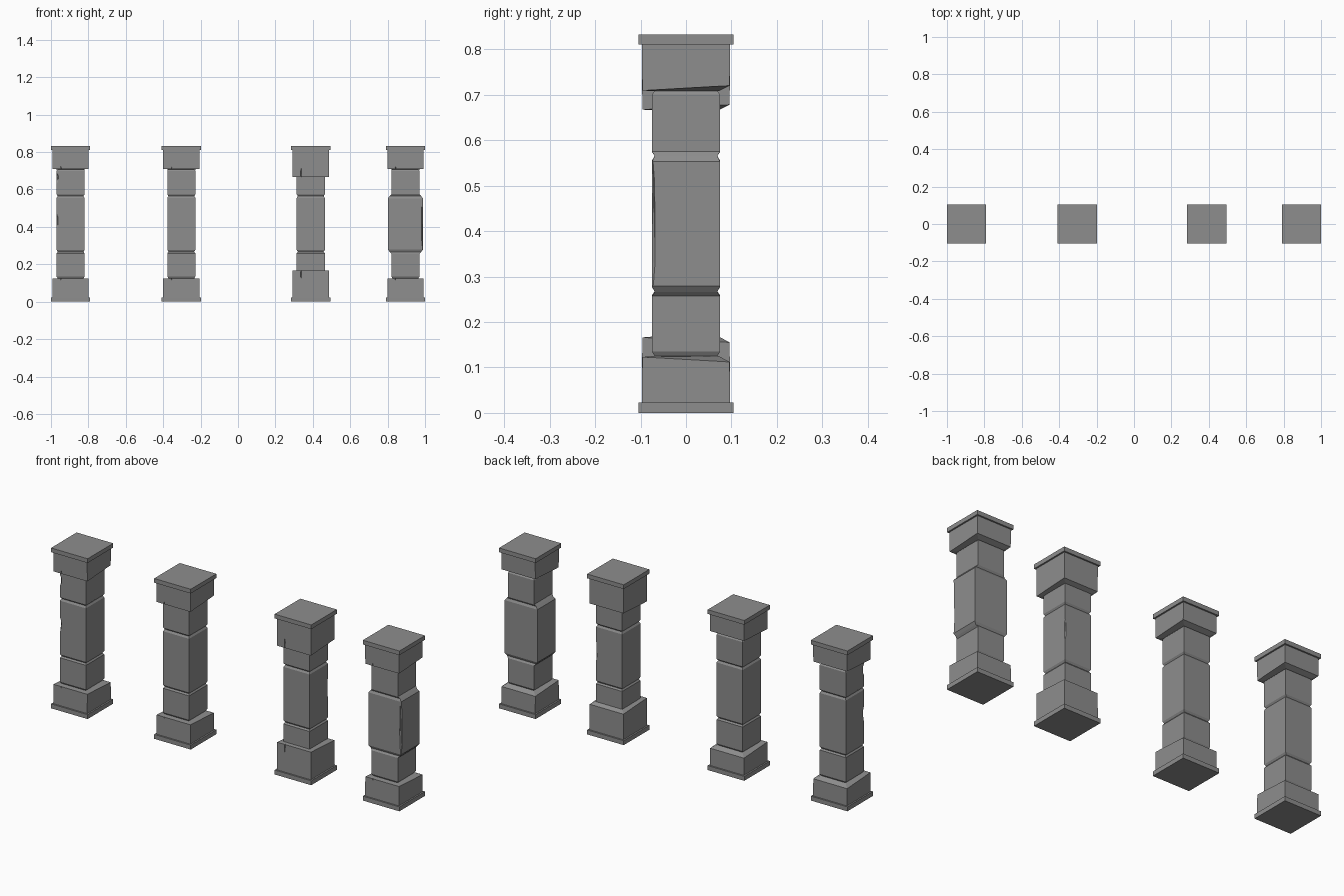
import bpy, bmesh
from mathutils import Matrix

if "Cube" in bpy.data.objects:
    bpy.data.objects.remove(bpy.data.objects["Cube"])

stone = bpy.data.materials.new("dark_stone")
stone.diffuse_color = (.27, .27, .27, 1)
stone.use_nodes = True
stone.node_tree.nodes["Principled BSDF"].inputs["Base Color"].default_value = stone.diffuse_color


def loft(name, x, rings):
    """Square-section loft; each ring is (z, half_x, half_y, drop of back corners)."""
    bm = bmesh.new()
    loops = []
    for z, hx, hy, drop in rings:
        loops.append([bm.verts.new((x + sx * hx, sy * hy, z + (drop if sy > 0 else 0)))
                      for sx, sy in ((-1, -1), (1, -1), (1, 1), (-1, 1))])
    for a, b in zip(loops, loops[1:]):
        for i in range(4):
            j = (i + 1) % 4
            bm.faces.new((a[i], a[j], b[j], b[i]))
    bm.faces.new(loops[0][::-1])
    bm.faces.new(loops[-1])
    bmesh.ops.recalc_face_normals(bm, faces=bm.faces[:])
    me = bpy.data.meshes.new(name)
    bm.to_mesh(me)
    bm.free()
    me.materials.append(stone)
    ob = bpy.data.objects.new(name, me)
    bpy.context.collection.objects.link(ob)
    return ob


def carve(ob, centre, radii):
    """Knock a faceted chip out of a stone."""
    bm = bmesh.new()
    bmesh.ops.create_icosphere(bm, subdivisions=1, radius=1,
                               matrix=Matrix.Translation(centre) @ Matrix.Diagonal((*radii, 1)))
    me = bpy.data.meshes.new("chip_cutter")
    bm.to_mesh(me)
    bm.free()
    me.materials.append(stone)
    cutter = bpy.data.objects.new("chip_cutter", me)
    bpy.context.collection.objects.link(cutter)
    cutter.hide_render = True
    mod = ob.modifiers.new("chip", 'BOOLEAN')
    mod.operation, mod.object, mod.solver = 'DIFFERENCE', cutter, 'EXACT'
    bpy.context.view_layer.objects.active = ob
    bpy.ops.object.modifier_apply(modifier=mod.name)
    bpy.data.objects.remove(cutter)


def pillar(n, x, base_top=0.125, cap_bottom=0.708, wide=False):
    # plinth and crown slabs
    loft(f"plinth_slab_{n}", x, [(0, .105, .105, 0), (.023, .105, .105, 0)])
    loft(f"crown_slab_{n}", x, [(.81, .105, .105, 0), (.832, .105, .105, 0)])
    # base and cap blocks, their inner faces worn down at the back
    base = loft(f"base_block_{n}", x, [(.023, .097, .097, 0), (base_top - .002, .097, .096, -.011),
                                       (base_top, .072, .072, 0)])
    cap = loft(f"cap_block_{n}", x, [(cap_bottom, .072, .072, 0), (cap_bottom + .001, .097, .096, .011),
                                     (.81, .097, .097, 0)])
    # shaft of three stones with grooves between them
    w, g = .075, .069
    if wide:   # broad middle stone with flared shoulders
        middle = [(.257, w, w), (.266, .084, g), (.279, .094, w),
                  (.553, .094, w), (.565, .084, g), (.575, w, w)]
    else:
        middle = [(.259, w, w), (.267, g, g), (.277, w, w),
                  (.555, w, w), (.565, g, g), (.574, w, w)]
    rings = [(.115, g, g), (.125, g, g), (.135, w, w), *middle,
             (.700, w, w), (.709, g, g), (.72, g, g)]
    shaft = loft(f"shaft_{n}", x, [(*r, 0) for r in rings])
    return base, cap, shaft


p1 = pillar(1, -.895)
p2 = pillar(2, -.303)
p3 = pillar(3, .389, .168, .666)
p4 = pillar(4, .895, wide=True)

# chipped shaft edges
carve(p1[2], (-.972, -.077, .43), (.012, .012, .05))
carve(p1[2], (-.972, -.077, .66), (.014, .014, .035))
carve(p3[2], (.466, .077, .43), (.009, .009, .07))
carve(p4[2], (.991, -.077, .42), (.012, .011, .2))

# hairline cracks in the block fronts
carve(p3[0], (.337, -.097, .150), (.002, .006, .04))
carve(p3[1], (.337, -.097, .690), (.002, .006, .04))
for p, x in ((p1, -.947), (p2, -.355), (p4, .842)):
    carve(p[0], (x, -.097, .124), (.003, .006, .010))
    carve(p[1], (x, -.097, .710), (.003, .006, .014))
